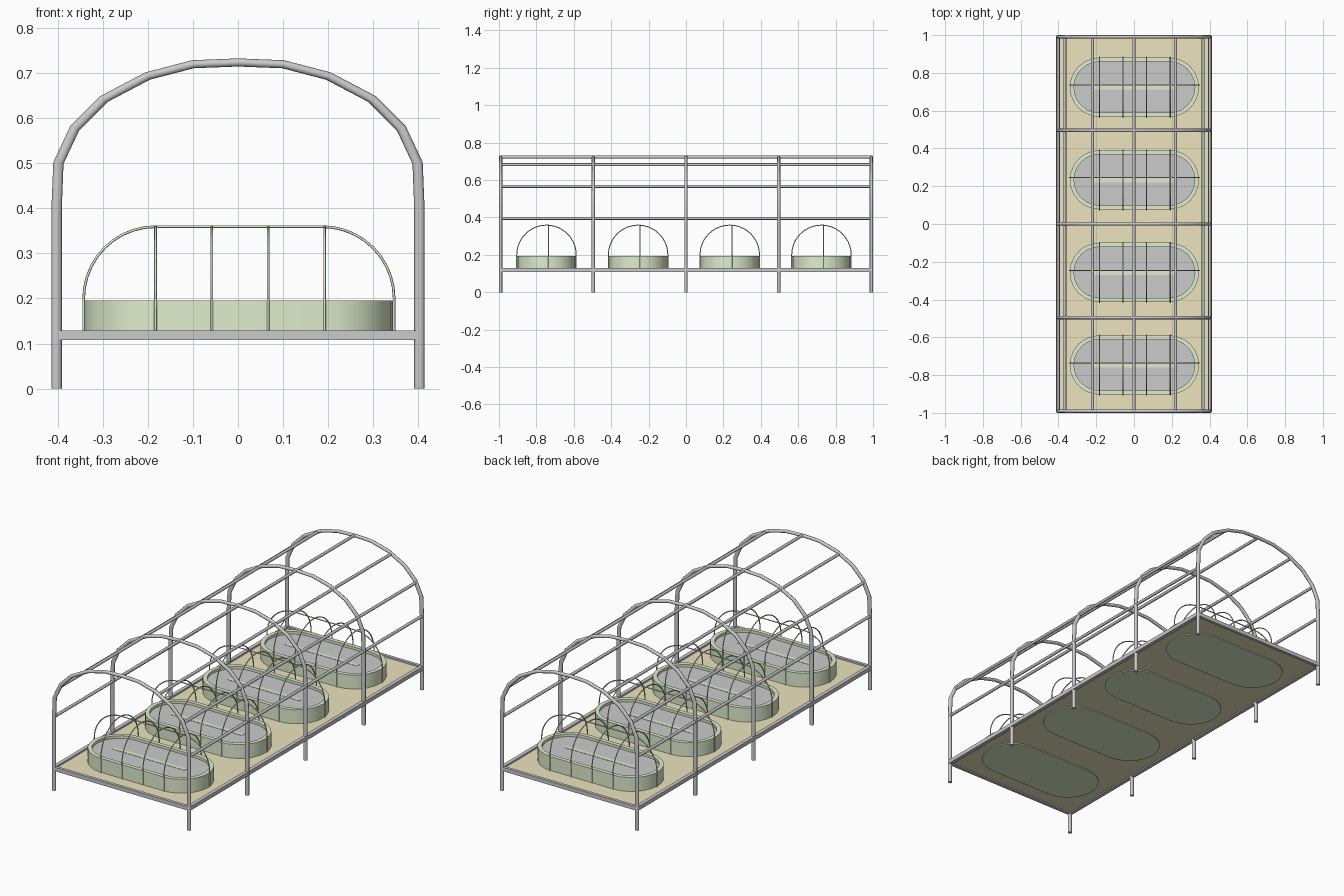
import bpy, bmesh, math
from math import sin, cos, pi

if "Cube" in bpy.data.objects:
    bpy.data.objects.remove(bpy.data.objects["Cube"])


def mat(name, rgb):
    m = bpy.data.materials.new(name)
    m.diffuse_color = (*rgb, 1)
    m.use_nodes = True
    m.node_tree.nodes["Principled BSDF"].inputs["Base Color"].default_value = m.diffuse_color
    return m


GREEN = mat("tub_green", (0.74, 0.85, 0.62))
TAN = mat("floor_tan", (0.84, 0.78, 0.52))


def tube(name, pts, r, res=2, sx=1.0, material=None):
    """Round bar along a list of points; sx widens the section in x."""
    cu = bpy.data.curves.new(name, 'CURVE')
    cu.dimensions = '3D'
    cu.bevel_depth = r
    cu.bevel_resolution = res
    cu.use_fill_caps = True
    sp = cu.splines.new('POLY')
    sp.points.add(len(pts) - 1)
    for p, (x, y, z) in zip(sp.points, pts):
        p.co = (x / sx, y, z, 1)
    sp.use_smooth = True
    ob = bpy.data.objects.new(name, cu)
    ob.scale.x = sx
    bpy.context.collection.objects.link(ob)
    if material:
        cu.materials.append(material)
    return ob


def mesh_object(name, bm, material=None):
    bmesh.ops.recalc_face_normals(bm, faces=bm.faces)
    me = bpy.data.meshes.new(name)
    bm.to_mesh(me)
    bm.free()
    ob = bpy.data.objects.new(name, me)
    bpy.context.collection.objects.link(ob)
    if material:
        me.materials.append(material)
    return ob


def box(name, c, s, material=None):
    bm = bmesh.new()
    bmesh.ops.create_cube(bm, size=1)
    for v in bm.verts:
        v.co = [c[i] + v.co[i] * s[i] for i in range(3)]
    return mesh_object(name, bm, material)


def capsule(cx, cy, z, r, half=0.185, n=12):
    """Stadium outline with its long axis on x."""
    out = []
    for side, start in ((1, -pi / 2), (-1, pi / 2)):
        for i in range(n + 1):
            a = start + pi * i / n
            out.append((cx + side * half + r * cos(a), cy + r * sin(a), z))
    return out


# arched frames, legs included
half_arch = [(0.402, 0), (0.402, 0.40), (0.398, 0.5), (0.362, 0.577),
             (0.297, 0.642), (0.2, 0.693), (0.1, 0.719)]
profile = ([(-x, z) for x, z in half_arch] + [(0, 0.723)]
           + [(x, z) for x, z in reversed(half_arch)])
for i in range(5):
    y = -0.991 + i * 0.4955
    tube(f"arch_frame_{i + 1}", [(x, y, z) for x, z in profile], 0.009, sx=1.28)

# lengthwise roof rails
for k, (x, z) in enumerate([(0, 0.723), (0.22, 0.682), (0.366, 0.566), (0.402, 0.395)]):
    for s in ((1, -1) if x else (1,)):
        tube(f"roof_rail_{k}_{'right' if s > 0 else 'left'}",
             [(s * x, -0.991, z), (s * x, 0.991, z)], 0.008)

# base beams and floor sheet
for s, a, b in ((-1, "left", "front"), (1, "right", "back")):
    box(f"base_beam_{a}", (s * 0.402, 0, 0.118), (0.02, 1.982, 0.021))
    box(f"base_beam_{b}", (0, s * 0.991, 0.118), (0.80, 0.016, 0.021))
box("floor_sheet", (0, 0, 0.117), (0.79, 1.97, 0.006), TAN)

CX, R, RIM = 0.002, 0.157, 0.195
for t in range(4):
    cy = -0.746 + 0.49 * t
    # planting tub
    bm = bmesh.new()
    rings = [[bm.verts.new(p) for p in capsule(CX, cy, z, r)]
             for z, r in ((0.109, R), (RIM, R), (RIM, R - 0.022), (0.172, R - 0.022))]
    n = len(rings[0])
    for lo, hi in zip(rings, rings[1:]):
        for i in range(n):
            j = (i + 1) % n
            bm.faces.new((lo[i], lo[j], hi[j], hi[i]))
    bm.faces.new(rings[0])
    bm.faces.new(rings[-1])
    tub = mesh_object(f"tub_{t + 1}", bm, GREEN)
    bpy.ops.object.select_all(action='DESELECT')
    tub.select_set(True)
    bpy.context.view_layer.objects.active = tub
    bpy.ops.object.shade_smooth_by_angle(angle=math.radians(40))

    # soil surface and the green strip along its middle
    bm = bmesh.new()
    bm.faces.new([bm.verts.new(p) for p in capsule(CX, cy, 0.181, R - 0.022)])
    mesh_object(f"soil_{t + 1}", bm)
    box(f"soil_strip_{t + 1}", (CX - 0.005, cy - 0.002, 0.181), (0.43, 0.022, 0.003), GREEN)

    # cross hoops over the tub
    arc = [(cos(pi * i / 20), sin(pi * i / 20)) for i in range(21)]
    rh = R + 0.002
    for h in range(4):
        x = -0.183 + 0.125 * h
        pts = ([(x, cy + rh, 0.12)] + [(x, cy + rh * c, 0.2 + rh * s) for c, s in arc]
               + [(x, cy - rh, 0.12)])
        tube(f"hoop_{t + 1}_{h + 1}", pts, 0.003, res=1, material=GREEN)

    # lengthwise ridge wire
    yw = cy + 0.011
    pts = [(CX + 0.185 + rh, yw, 0.12)]
    pts += [(CX + 0.185 + rh * c, yw, 0.2 + rh * s) for c, s in arc[:11]]
    pts += [(CX - 0.185 + rh * c, yw, 0.2 + rh * s) for c, s in arc[10:]]
    pts += [(CX - 0.185 - rh, yw, 0.12)]
    tube(f"ridge_wire_{t + 1}", pts, 0.003, res=1, material=GREEN)
